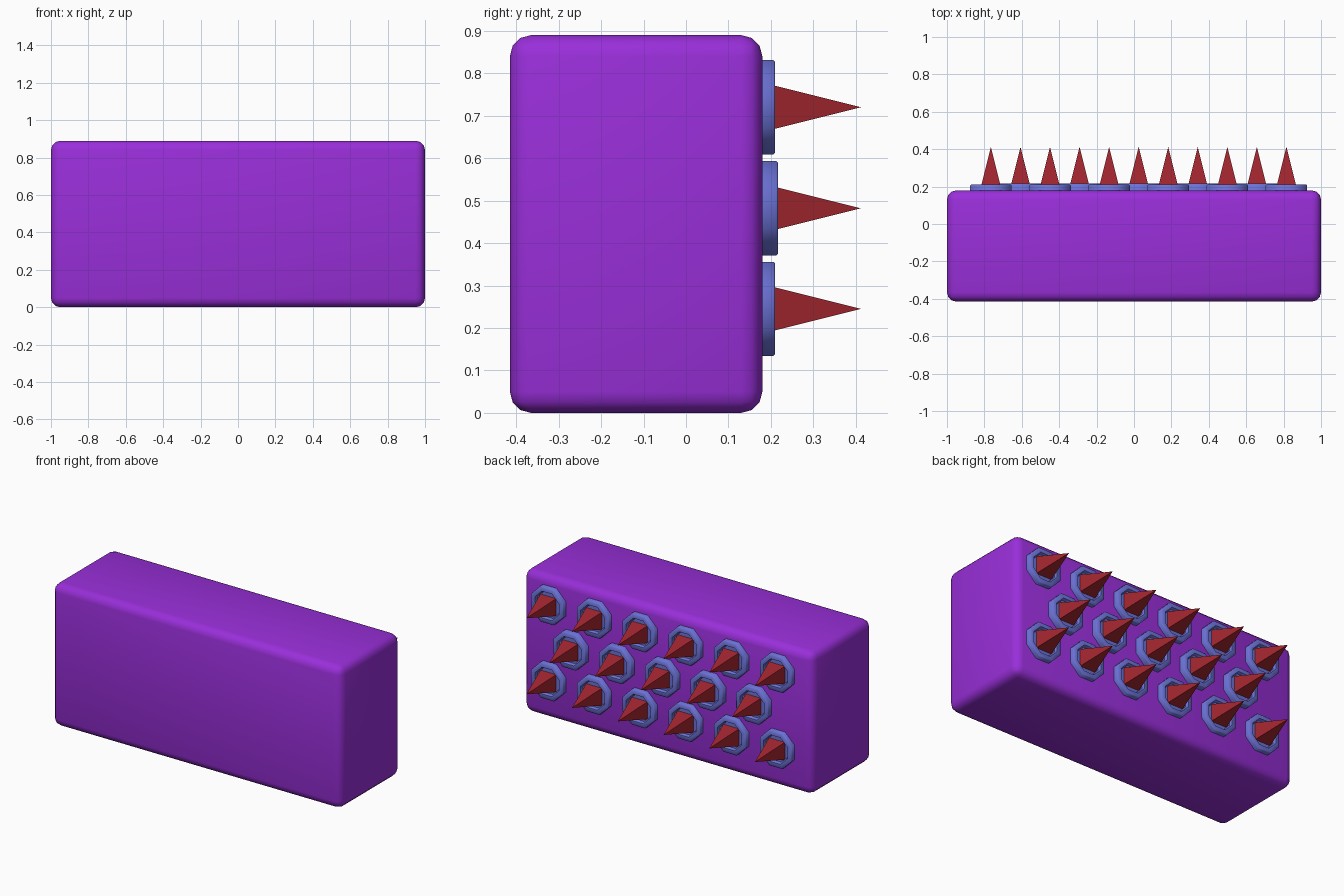
import bpy, bmesh, math
from mathutils import Matrix

if "Cube" in bpy.data.objects:
    bpy.data.objects.remove(bpy.data.objects["Cube"])


def material(name, rgb):
    m = bpy.data.materials.new(name)
    m.diffuse_color = (*rgb, 1)
    m.use_nodes = True
    m.node_tree.nodes["Principled BSDF"].inputs["Base Color"].default_value = m.diffuse_color
    return m


PURPLE = material("purple", (0.32, 0.028, 0.70))
BLUE = material("slate blue", (0.15, 0.17, 0.68))
RED = material("dark red", (0.36, 0.018, 0.028))


def finish(bm, name, mat, smooth=None):
    bmesh.ops.recalc_face_normals(bm, faces=bm.faces)
    me = bpy.data.meshes.new(name)
    bm.to_mesh(me)
    bm.free()
    me.materials.append(mat)
    ob = bpy.data.objects.new(name, me)
    bpy.context.collection.objects.link(ob)
    if smooth:
        bpy.ops.object.select_all(action='DESELECT')
        bpy.context.view_layer.objects.active = ob
        ob.select_set(True)
        bpy.ops.object.shade_smooth_by_angle(angle=math.radians(smooth))
    return ob


# Rounded block
Y0, Y1, H = -0.415, 0.18, 0.89
bm = bmesh.new()
bmesh.ops.create_cube(bm, size=1, matrix=Matrix.Translation((0, (Y0 + Y1) / 2, H / 2))
                      @ Matrix.Diagonal((2, Y1 - Y0, H, 1)))
bmesh.ops.bevel(bm, geom=bm.edges[:], offset=0.05, segments=3, profile=0.5, affect='EDGES')
finish(bm, "block", PURPLE, 40)


def rings(name, x, y, z, sides, profile, mat, smooth=None):
    """Stack of polygons (radius, y) around the y axis; radius 0 ends in a tip."""
    bm = bmesh.new()
    loops = []
    for r, d in profile:
        n = sides if r else 1
        loops.append([bm.verts.new((x + r * math.cos(2 * math.pi * (i + .5) / sides), y + d,
                                    z + r * math.sin(2 * math.pi * (i + .5) / sides)))
                      for i in range(n)])
    bm.faces.new(loops[0])
    for a, b in zip(loops, loops[1:]):
        for i in range(sides):
            j = (i + 1) % sides
            bm.faces.new((a[i], a[j], b[0]) if len(b) == 1 else (a[i], a[j], b[j], b[i]))
    if len(loops[-1]) > 1:
        bm.faces.new(loops[-1])
    finish(bm, name, mat, smooth)


# Rows of octagonal collars with square spikes
for row, (z, count, x0, t) in enumerate([(0.245, 6, -0.765, 0.03),
                                         (0.482, 5, -0.607, 0.037),
                                         (0.72, 6, -0.765, 0.03)]):
    for i in range(count):
        x = x0 + i * 0.316
        rings(f"collar_{row}_{i}", x, Y1, z, 8,
              [(0.12, -0.02), (0.12, t - 0.004), (0.116, t), (0.09, t), (0.082, t - 0.015)],
              BLUE, 50)
        rings(f"spike_{row}_{i}", x, Y1, z, 4, [(0.082, 0), (0, 0.232)], RED)
